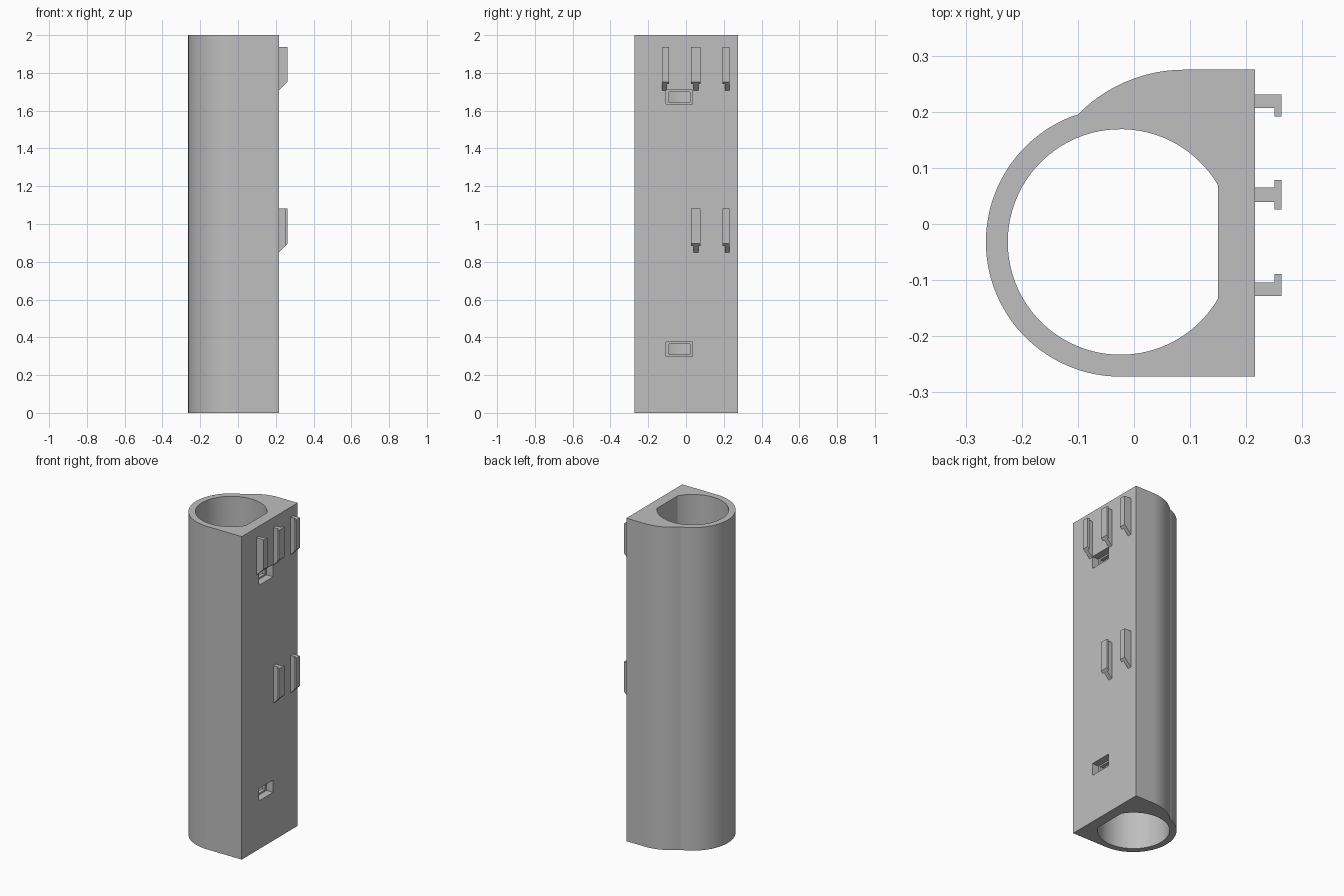
import bpy, bmesh, math
from mathutils import Vector

cube = bpy.data.objects.get("Cube")
if cube:
    bpy.data.objects.remove(cube, do_unlink=True)

grey = bpy.data.materials.new("light_grey")
grey.use_nodes = True
colour = (0.52, 0.52, 0.52, 1)
grey.diffuse_color = colour
grey.node_tree.nodes["Principled BSDF"].inputs["Base Color"].default_value = colour


def arc(cx, cy, r, start, end, steps):
    """Points along an arc, angles in radians."""
    angles = [start + (end - start) * i / steps for i in range(steps + 1)]
    return [(cx + r * math.cos(a), cy + r * math.sin(a)) for a in angles]


def prism(name, outline, z0, z1):
    """Extrude a closed xy outline from z0 to z1."""
    bm = bmesh.new()
    base = bm.faces.new([bm.verts.new((x, y, z0)) for x, y in outline])
    top = bmesh.ops.extrude_face_region(bm, geom=[base])["geom"]
    for v in top:
        if isinstance(v, bmesh.types.BMVert):
            v.co.z = z1
    bmesh.ops.recalc_face_normals(bm, faces=bm.faces)
    mesh = bpy.data.meshes.new(name)
    bm.to_mesh(mesh)
    bm.free()
    mesh.materials.append(grey)
    obj = bpy.data.objects.new(name, mesh)
    bpy.context.collection.objects.link(obj)
    return obj


def box(name, x0, x1, y0, y1, z0, z1):
    return prism(name, [(x0, y0), (x1, y0), (x1, y1), (x0, y1)], z0, z1)


def cut(target, cutter):
    """Subtract the cutter and discard it."""
    cutter.hide_render = True
    mod = target.modifiers.new("cut", "BOOLEAN")
    mod.operation, mod.solver, mod.object = "DIFFERENCE", "EXACT", cutter
    bpy.context.view_layer.objects.active = target
    bpy.ops.object.modifier_apply(modifier=mod.name)
    bpy.data.objects.remove(cutter, do_unlink=True)


CX, CY = -0.024, -0.032      # tube axis
OUTER, INNER = 0.24, 0.201   # tube radii
FACE, BACK = 0.216, 0.275    # mounting face x, rear side y
FLAT = 0.15                  # flat inside the bore

# Tube body: round side, swept shoulder at the rear, flat mounting face
sweep_r = 0.2656
joint = math.acos((-0.1 - CX) / OUTER)
sweep_start = math.pi / 2 + math.asin(0.19 / sweep_r)
outline = [(FACE, CY - OUTER), (FACE, BACK)]
outline += arc(0.09, BACK - sweep_r, sweep_r, math.pi / 2, sweep_start, 16)
outline += arc(CX, CY, OUTER, joint, 1.5 * math.pi, 48)[1:]
body = prism("tube_body", outline, 0, 2)

# Bore with one flat wall
half = math.acos((FLAT - CX) / INNER)
cut(body, prism("bore_cutter", arc(CX, CY, INNER, half, 2 * math.pi - half, 72), -0.1, 2.1))

# Stepped windows through the mounting face
for z in (0.337, 1.672):
    cut(body, box("window_recess_cutter", FACE - 0.045, FACE + 0.1, -0.105, 0.035, z - 0.038, z + 0.038))
    cut(body, box("window_slot_cutter", 0.1, FACE, -0.09, 0.02, z - 0.028, z + 0.028))

bpy.ops.object.select_all(action="DESELECT")
body.select_set(True)
bpy.context.view_layer.objects.active = body
bpy.ops.object.shade_smooth_by_angle(angle=math.radians(20))


def hook(name, y0, y1, lip_low, lip_high, z0):
    """Rail with a web, an outer lip and a slanted lower end."""
    root, neck, tip = FACE, 0.25, 0.263
    shape = [(root, y0), (neck, y0)]
    if lip_low:
        shape.append((neck, y0 - lip_low))
    shape += [(tip, y0 - lip_low), (tip, y1 + lip_high)]
    if lip_high:
        shape.append((neck, y1 + lip_high))
    shape += [(neck, y1), (root, y1)]
    obj = prism(name, shape, z0, z0 + 0.232)
    for v in obj.data.vertices:
        if v.co.z < z0 + 0.01:
            v.co.z = z0 + (v.co.x - root)


# Mounting hooks: three in the upper row, two in the middle row
for row, z in (("upper", 1.706), ("middle", 0.85)):
    hook(row + "_rear_hook", 0.207, 0.231, 0.015, 0, z)
    hook(row + "_centre_hook", 0.039, 0.065, 0.013, 0.013, z)
hook("upper_front_hook", -0.128, -0.104, 0, 0.015, 1.706)
